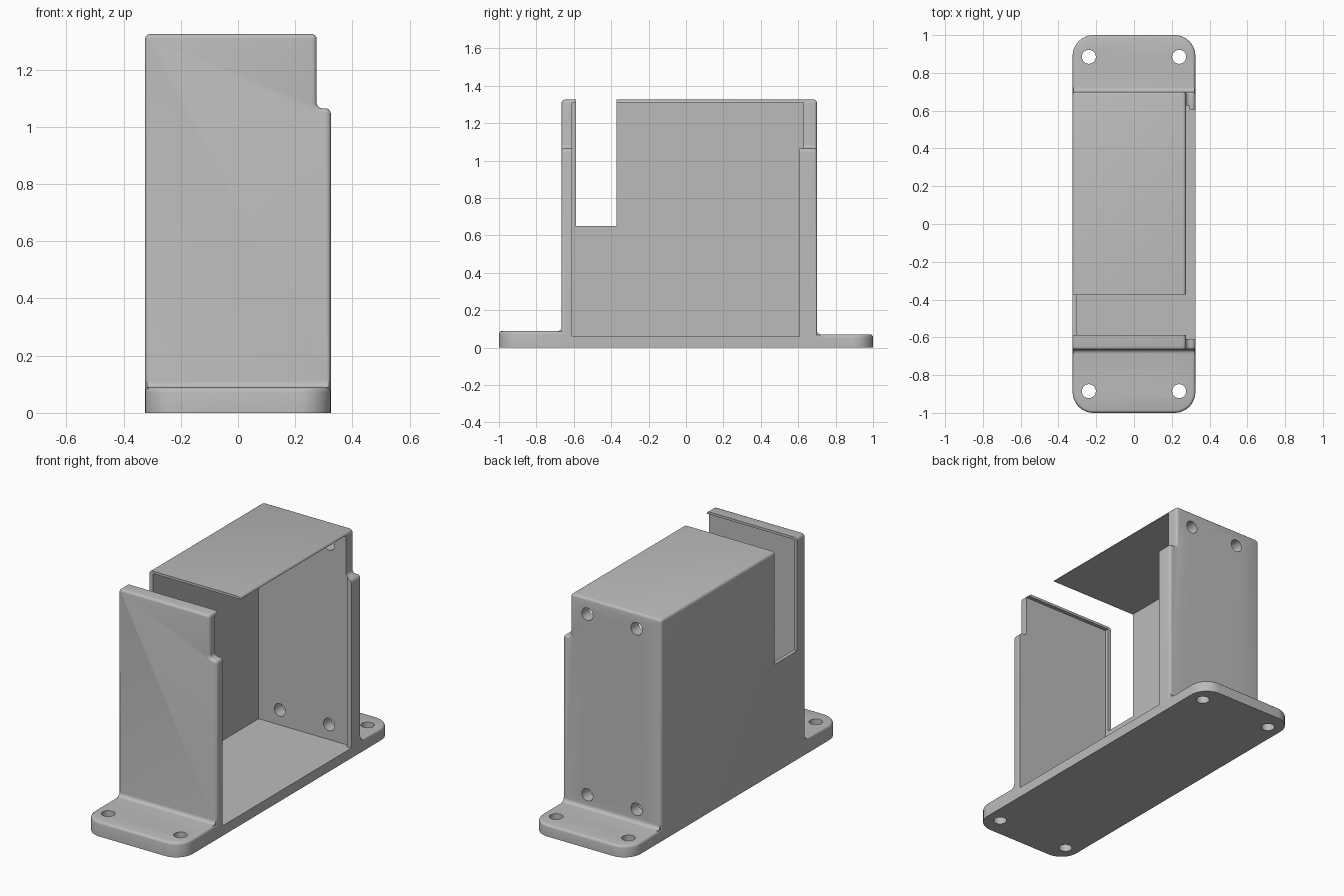
import bpy, bmesh, math
from mathutils import Vector

cube = bpy.data.objects.get("Cube")
if cube:
    bpy.data.objects.remove(cube, do_unlink=True)

GREY = (0.5, 0.5, 0.5, 1)
mat = bpy.data.materials.new("light grey plastic")
mat.use_nodes = True
mat.diffuse_color = GREY
mat.node_tree.nodes["Principled BSDF"].inputs["Base Color"].default_value = GREY

W = 0.325                 # half width of base and housing
FRONT, BACK = -0.665, 0.70  # outer faces of the end walls
TOP, STEP = 1.325, 1.065


def rounded(points, segs=5):
    """Round each (u, v, radius) corner of a closed outline."""
    out = []
    for i, (u, v, r) in enumerate(points):
        p = Vector((u, v))
        if r == 0:
            out.append(p)
            continue
        a = (Vector(points[i - 1][:2]) - p).normalized() * r
        b = (Vector(points[(i + 1) % len(points)][:2]) - p).normalized() * r
        centre = p + a + b
        for k in range(segs + 1):
            t = math.pi / 2 * k / segs
            out.append(centre - b * math.cos(t) - a * math.sin(t))
    return out


def extrude(name, outline, place, start, end, round_ends=()):
    """Extrude an outline from start to end, rounding the chosen end loops."""
    bm = bmesh.new()
    loops = [[bm.verts.new(place(p[0], p[1], d)) for p in outline] for d in (start, end)]
    caps = [bm.faces.new(loop) for loop in loops]
    n = len(outline)
    for i in range(n):
        j = (i + 1) % n
        bm.faces.new((loops[0][i], loops[0][j], loops[1][j], loops[1][i]))
    bmesh.ops.recalc_face_normals(bm, faces=bm.faces[:])
    edges = [e for c in round_ends for e in caps[c].edges]
    if edges:
        bmesh.ops.bevel(bm, geom=edges, offset=0.015, segments=3, profile=0.5,
                        affect='EDGES', clamp_overlap=False)
    return finish(name, bm)


def finish(name, bm):
    mesh = bpy.data.meshes.new(name)
    bm.to_mesh(mesh)
    bm.free()
    mesh.materials.append(mat)
    ob = bpy.data.objects.new(name, mesh)
    bpy.context.collection.objects.link(ob)
    return ob


def box(name, lo, hi):
    outline = [(lo[0], lo[1]), (hi[0], lo[1]), (hi[0], hi[1]), (lo[0], hi[1])]
    return extrude(name, outline, along_z, lo[2], hi[2])


def along_x(u, v, d): return (d, u, v)
def along_y(u, v, d): return (u, d, v)
def along_z(u, v, d): return (u, v, d)


def hole(u, v, place, start, end, r=0.037):
    ring = [(u + r * math.cos(k * math.tau / 32), v + r * math.sin(k * math.tau / 32))
            for k in range(32)]
    return extrude("hole_cutter", ring, place, start, end)


def combine(target, other, operation):
    mod = target.modifiers.new(operation.lower(), 'BOOLEAN')
    mod.operation = operation
    mod.solver = 'EXACT'
    mod.object = other
    bpy.context.view_layer.objects.active = target
    bpy.ops.object.modifier_apply(modifier=mod.name)
    bpy.data.objects.remove(other, do_unlink=True)


# Housing block with a stepped shoulder on its open side
shape = rounded([(-W, 0, 0), (W, 0, 0), (W, STEP, 0.02), (0.275, STEP, 0.02),
                 (0.275, TOP, 0.018), (-W, TOP, 0.018)])
housing = extrude("sensor_housing", shape, along_y, FRONT, BACK, (0, 1))

# Mounting flanges, the front one thicker, with fillets against the walls
for name, sign, wall, height in (("front_flange", -1, FRONT, 0.088),
                                 ("back_flange", 1, BACK, 0.07)):
    plate = rounded([(-W, 0, 0), (W, 0, 0), (W, sign, 0.11), (-W, sign, 0.11)], 10)
    combine(housing, extrude(name, plate, along_z, 0, height, (1,)), 'UNION')
    r = 0.022
    arc = [(wall + sign * r * (1 - math.cos(k * math.pi / 10)),
            height + r * (1 - math.sin(k * math.pi / 10))) for k in range(6)]
    corner = [(wall + sign * r, height - 0.02), (wall - sign * 0.02, height - 0.02),
              (wall - sign * 0.02, height + r)]
    combine(housing, extrude("fillet", arc + corner, along_x, -W + 0.006, W - 0.006), 'UNION')

# Cavity, open side between the retaining lips, and cable slot
cutters = [
    box("cavity_cutter", (-0.303, -0.61, 0.06), (0.295, 0.628, 1.31)),
    box("opening_cutter", (0.2, -0.61, 0.06), (1, 0.607, 1.2)),
    box("slot_cutter", (-1, -0.587, 0.65), (1, -0.372, 2)),
]

# Screw holes through the flanges and the back wall
for x in (-1, 1):
    for y in (-0.885, 0.885):
        cutters.append(hole(x * 0.239, y, along_z, -0.1, 0.2))
    for z in (0.15, 1.23):
        cutters.append(hole(x * 0.163, z, along_y, 0.5, 0.9))
for cutter in cutters:
    combine(housing, cutter, 'DIFFERENCE')

# Smooth the rounded edges and keep the others sharp
bpy.ops.object.select_all(action='DESELECT')
housing.select_set(True)
bpy.context.view_layer.objects.active = housing
bpy.ops.object.shade_smooth_by_angle(angle=math.radians(35))
